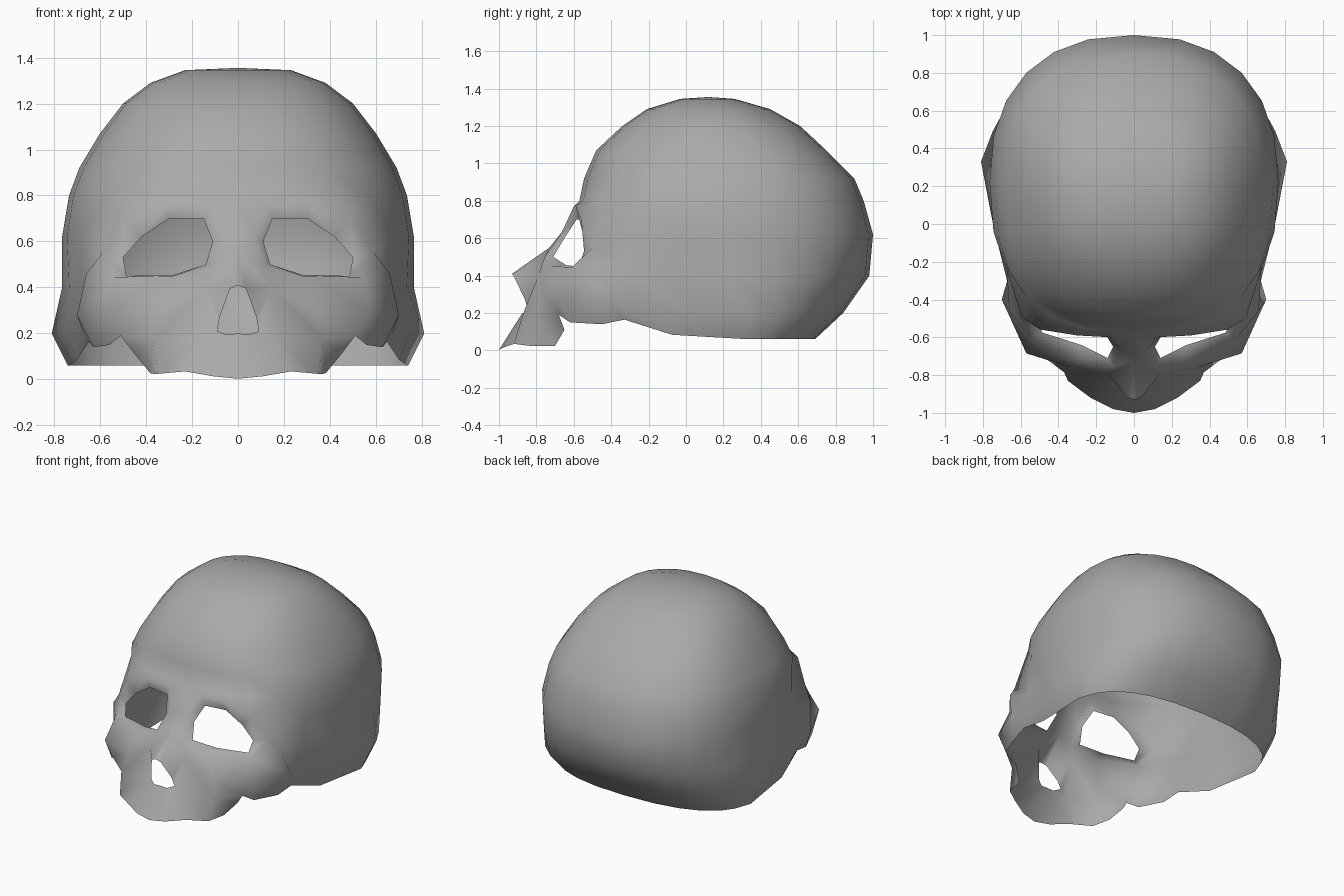
import bpy
import bmesh
import math

cube = bpy.data.objects.get("Cube")
if cube:
    bpy.data.objects.remove(cube, do_unlink=True)

# One plain bone-grey material
bone = bpy.data.materials.new("bone_grey")
bone.use_nodes = True
grey = (0.4, 0.4, 0.4, 1)
bone.diffuse_color = grey
shader = next(n for n in bone.node_tree.nodes if n.type == 'BSDF_PRINCIPLED')
shader.inputs["Base Color"].default_value = grey
shader.inputs["Roughness"].default_value = 0.7

bm = bmesh.new()
points = {}          # named vertices of the half skull (x >= 0)
STEPS = 12           # columns from front midline to back midline
TEMPLE = 4           # column where the cranium meets the face
BACK_POWER = 0.85


def add_face(*verts):
    bm.faces.new(verts)


def add_patches(*patches):
    """Add one face for each tuple of point names."""
    for names in patches:
        add_face(*(points[name] for name in names))


def ring_point(z, front, middle, back, width, front_power, flare, column):
    """Point on a half outline; a lower power makes a squarer front."""
    angle = math.pi * column / STEPS
    c, s = math.cos(angle), math.sin(angle)
    in_front = column < STEPS / 2
    power = front_power if in_front else BACK_POWER
    x = width * max(s, 0) ** power if 0 < column < STEPS else 0
    if column == STEPS // 2:
        x += flare
    reach = (middle - front) if in_front else (back - middle)
    y = middle - math.copysign(abs(c) ** power, c) * reach
    return x, y, z


# Cranium rings: height, front, middle, back, half width, front power, side flare
upper_rings = [
    (1.345, -.03, .12, .26, .23, .85, 0),
    (1.29, -.21, .14, .45, .38, .85, 0),
    (1.2, -.34, .16, .61, .5, .85, 0),
    (1.07, -.48, .2, .75, .6, .85, 0),
    (.92, -.545, .2, .9, .69, .82, 0),
    (.8, -.57, .2, .95, .735, .76, 0),
]
lower_rings = [
    (.62, -.55, .22, 1, .765, .8, 0),
    (.4, -.62, .24, .98, .755, .8, .01),
    (.2, -.89, .33, .84, .77, .95, .04),
    (.06, -.77, .33, .69, .72, .74, .02),
]

rows = []
for ring in upper_rings + lower_rings:
    first = 0 if ring in upper_rings else TEMPLE
    row = {}
    for column in range(first, STEPS + 1):
        x, y, z = ring_point(*ring, column)
        if ring is lower_rings[-1]:              # rim rises towards the cheek
            z += 0.105 * min(1, max(0, -y) / 0.33)
        row[column] = bm.verts.new((x, y, z))
    rows.append(row)

# Cranium skin and crown cap
for upper, lower in zip(rows, rows[1:]):
    for column in range(min(lower), STEPS):
        add_face(upper[column], upper[column + 1], lower[column + 1], lower[column])
crown = bm.verts.new((0, .12, 1.355))
for column in range(STEPS):
    add_face(crown, rows[0][column + 1], rows[0][column])

# Cranium edge shared with the face
forehead = rows[len(upper_rings) - 1]
for column, name in enumerate(("fore_mid", "fore_in", "fore_out", "fore_side", "fore_temple")):
    points[name] = forehead[column]
for name, row in zip(("temple", "ear", "jaw", "jaw_rim"), rows[len(upper_rings):]):
    points[name] = row[TEMPLE]

# Eye socket: outer rim and the edge of the hole
socket_rim = {
    "brow_in": (.12, -.6, .77), "brow": (.3, -.59, .775),
    "brow_out": (.49, -.56, .7), "orbit_side": (.59, -.5, .55),
    "orbit_low_out": (.54, -.61, .445), "orbit_low": (.28, -.725, .45),
    "orbit_low_in": (.11, -.755, .5), "bridge_side": (.07, -.665, .63),
}
socket_hole = [
    (.15, -.585, .7), (.3, -.565, .7), (.42, -.55, .62), (.5, -.545, .53),
    (.485, -.575, .45), (.28, -.64, .455), (.14, -.71, .5), (.11, -.65, .6),
]

# Nose, cheek and upper jaw
face_points = {
    "bridge_top": (0, -.6, .77), "bridge": (0, -.65, .65), "bridge_low": (0, -.73, .55),
    "nose_tip": (0, -.93, .41), "nose_edge": (.035, -.92, .395),
    "nose_side": (.08, -.86, .27), "nose_corner": (.09, -.845, .21),
    "nose_floor": (.05, -.87, .195), "nose_base": (0, -.875, .2),
    "nose_root": (.14, -.79, .4),
    "cheek_in": (.33, -.76, .3), "cheek": (.57, -.685, .3),
    "cheekbone": (.66, -.46, .46), "cheek_out": (.7, -.4, .28),
    "cheek_low": (.56, -.62, .15), "cheek_back": (.63, -.45, .14),
    "gum_in": (.15, -.875, .185), "gum": (.37, -.785, .17),
    "gum_out": (.51, -.68, .19), "gum_low": (.45, -.65, .11),
    "teeth_mid": (0, -1, .003), "teeth_front": (.11, -.98, .014),
    "teeth_in": (.23, -.92, .035), "teeth_out": (.35, -.83, .024),
    "teeth_back": (.38, -.7, .025),
}
for table in (socket_rim, face_points):
    for name, place in table.items():
        points[name] = bm.verts.new(place)

# Inward sloping socket wall
rim = [points[name] for name in socket_rim]
hole = [bm.verts.new(place) for place in socket_hole]
for i in range(len(rim)):
    k = (i + 1) % len(rim)
    add_face(rim[i], rim[k], hole[k], hole[i])

# Brow and temple
add_patches(
    ("fore_mid", "fore_in", "brow_in", "bridge_top"),
    ("fore_in", "fore_out", "brow", "brow_in"),
    ("fore_out", "brow_out", "brow"),
    ("fore_out", "fore_side", "brow_out"),
    ("fore_side", "orbit_side", "brow_out"),
    ("fore_side", "fore_temple", "temple", "orbit_side"),
    ("orbit_side", "temple", "ear", "cheekbone"),
)

# Cheek
add_patches(
    ("orbit_side", "cheekbone", "orbit_low_out"),
    ("cheekbone", "ear", "jaw", "cheek_out"),
    ("cheek_out", "jaw", "jaw_rim", "cheek_back"),
    ("orbit_low_out", "cheekbone", "cheek_out", "cheek"),
    ("cheek", "cheek_out", "cheek_back", "cheek_low"),
    ("orbit_low", "orbit_low_out", "cheek", "cheek_in"),
    ("cheek_in", "cheek", "cheek_low", "gum_out"),
    ("cheek_in", "gum_out", "gum"),
)

# Upper jaw
add_patches(
    ("gum", "gum_out", "gum_low"),
    ("gum", "gum_low", "teeth_back", "teeth_out"),
    ("gum_in", "gum", "teeth_out", "teeth_in"),
    ("nose_base", "nose_floor", "teeth_front", "teeth_mid"),
    ("nose_floor", "nose_corner", "gum_in"),
    ("nose_floor", "gum_in", "teeth_in", "teeth_front"),
)

# Nose, around its open front
add_patches(
    ("orbit_low_in", "orbit_low", "nose_root"),
    ("orbit_low", "cheek_in", "nose_root"),
    ("nose_root", "cheek_in", "gum", "gum_in"),
    ("nose_root", "gum_in", "nose_corner", "nose_side"),
    ("bridge_top", "brow_in", "bridge_side", "bridge"),
    ("bridge", "bridge_side", "orbit_low_in", "bridge_low"),
    ("bridge_low", "orbit_low_in", "nose_root", "nose_edge"),
    ("bridge_low", "nose_edge", "nose_tip"),
    ("nose_edge", "nose_root", "nose_side"),
)

# Turn all faces outward
bmesh.ops.recalc_face_normals(bm, faces=bm.faces[:])
top = max(bm.faces, key=lambda face: face.calc_center_median().z)
if top.normal.z < 0:
    bmesh.ops.reverse_faces(bm, faces=bm.faces[:])

mesh = bpy.data.meshes.new("skull")
bm.to_mesh(mesh)
bm.free()
mesh.materials.append(bone)
for polygon in mesh.polygons:
    polygon.use_smooth = True

skull = bpy.data.objects.new("skull", mesh)
bpy.context.collection.objects.link(skull)

# Mirror the half across the midline
mirror = skull.modifiers.new("mirror", 'MIRROR')
mirror.use_axis[0] = True
mirror.use_clip = True
mirror.merge_threshold = 0.001
